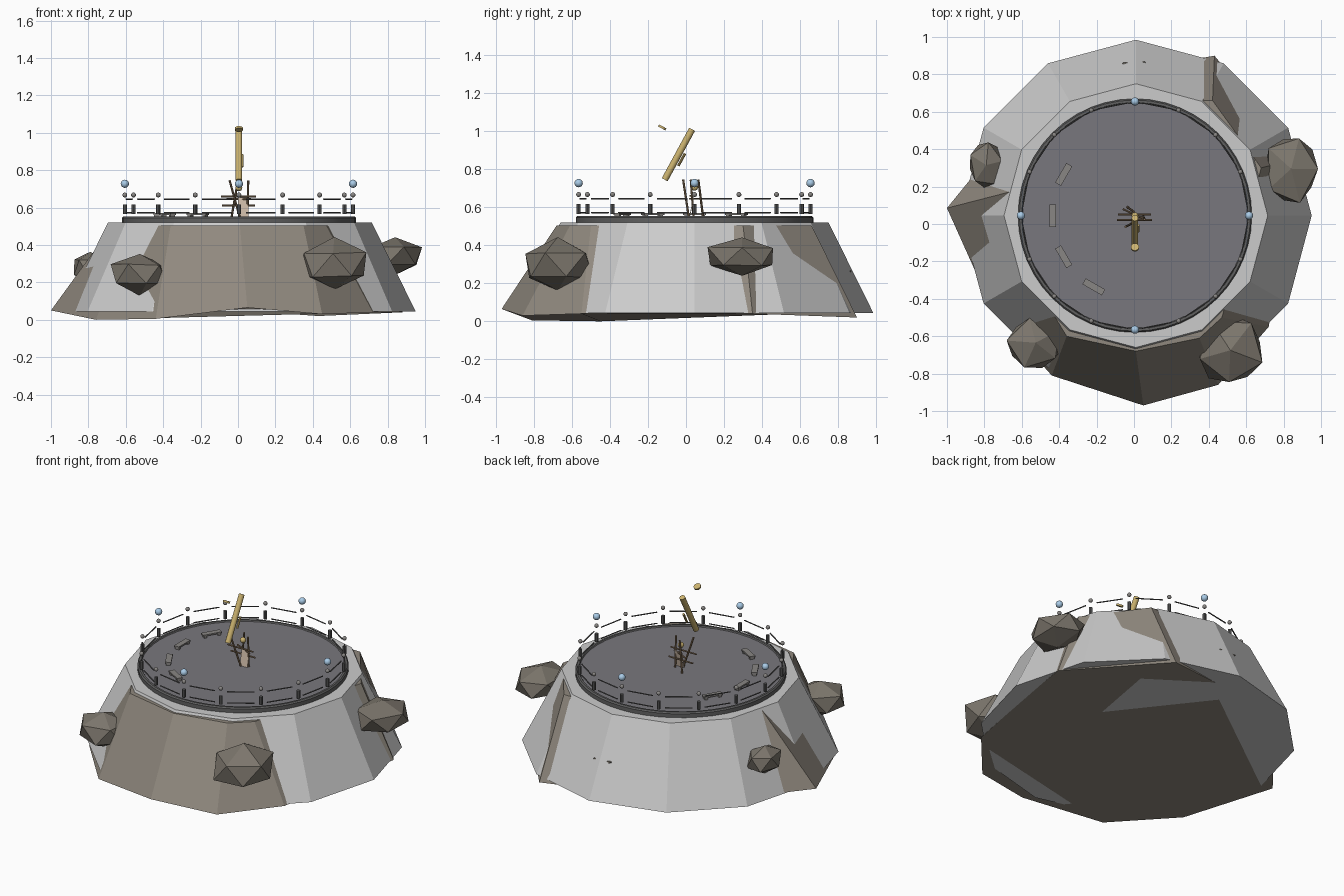
import bpy, bmesh, random
from math import cos, sin, pi, radians
from mathutils import Vector, Matrix

if "Cube" in bpy.data.objects:
    bpy.data.objects.remove(bpy.data.objects["Cube"])

random.seed(4)
CX, CY = 0.005, 0.045          # centre of the terrace


def mat(name, rgb):
    m = bpy.data.materials.new(name)
    m.diffuse_color = (*rgb, 1)
    m.use_nodes = True
    m.node_tree.nodes["Principled BSDF"].inputs["Base Color"].default_value = m.diffuse_color
    return m


ROCK = mat("brown_rock", (0.28, 0.25, 0.21))
BOULDER = mat("boulder_rock", (0.2, 0.18, 0.15))
FLOOR = mat("floor_slate", (0.19, 0.185, 0.205))
IRON = mat("dark_iron", (0.12, 0.12, 0.12))
STONE = mat("bench_stone", (0.25, 0.24, 0.23))
GLASS = mat("blue_glass", (0.4, 0.6, 0.8))
BRASS = mat("brass", (0.6, 0.45, 0.16))
WOOD = mat("wood", (0.25, 0.17, 0.1))
PAPER = mat("pale_board", (0.6, 0.48, 0.38))


def finish(name, bm, material=None, smooth=False):
    bmesh.ops.recalc_face_normals(bm, faces=bm.faces)
    me = bpy.data.meshes.new(name)
    bm.to_mesh(me)
    bm.free()
    ob = bpy.data.objects.new(name, me)
    bpy.context.collection.objects.link(ob)
    if material:
        me.materials.append(material)
    if smooth:
        bpy.context.view_layer.objects.active = ob
        ob.select_set(True)
        bpy.ops.object.shade_smooth_by_angle()
        ob.select_set(False)
    return ob


def rod(name, a, b, r, material, sides=8):
    a, b = Vector(a), Vector(b)
    d = b - a
    bm = bmesh.new()
    m = Matrix.Translation((a + b) / 2) @ d.to_track_quat('Z', 'Y').to_matrix().to_4x4()
    bmesh.ops.create_cone(bm, cap_ends=True, segments=sides, radius1=r, radius2=r,
                          depth=d.length, matrix=m)
    return finish(name, bm, material, sides > 8)


def ball(name, c, r, material):
    bm = bmesh.new()
    bmesh.ops.create_uvsphere(bm, u_segments=12, v_segments=8, radius=r,
                              matrix=Matrix.Translation(c))
    return finish(name, bm, material, True)


def box(name, size, m, material):
    bm = bmesh.new()
    bmesh.ops.create_cube(bm, size=1, matrix=m @ Matrix.Diagonal((*size, 1)))
    return finish(name, bm, material)


def loft(name, low, high, material=None):
    bm = bmesh.new()
    a = [bm.verts.new(p) for p in low]
    b = [bm.verts.new(p) for p in high]
    n = len(a)
    for i in range(n):
        j = (i + 1) % n
        bm.faces.new((a[i], a[j], b[j], b[i]))
    bm.faces.new(a[::-1])
    bm.faces.new(b)
    return finish(name, bm, material)


def lathe(name, profile, material, n=48):
    bm = bmesh.new()
    rings = [[bm.verts.new((CX + r * cos(2 * pi * i / n), CY + r * sin(2 * pi * i / n), z))
              for i in range(n)] for r, z in profile]
    for k in range(len(rings)):
        a, b = rings[k], rings[(k + 1) % len(rings)]
        for i in range(n):
            j = (i + 1) % n
            bm.faces.new((a[i], a[j], b[j], b[i]))
    return finish(name, bm, material, True)


def ring12(r, z):
    return [(0.01 + r * cos(i * pi / 6), CY + r * sin(i * pi / 6), z) for i in range(12)]


# Hill: clean twelve-sided frustum with an irregular brown one breaking through
loft("hill", ring12(0.94, 0.045), ring12(0.705, 0.52))
low = [(-1, .085, .05), (-.76, -.45, 0), (-.44, -.81, .005), (.05, -.97, .065),
       (.45, -.86, .03), (.72, -.55, .04), (.82, 0, .05), (.88, .35, .04),
       (.43, .9, .02), (0, .82, .05), (-.5, .7, .05)]
high = [(-.67, .17), (-.56, -.27), (-.36, -.60), (.01, -.68), (.35, -.61), (.47, -.5),
        (.6, 0), (.68, .30), (.42, .66), (0, .66), (-.4, .52)]
loft("hill_rock", low, [(x, y, 0.505) for x, y in high], ROCK)

# Boulders bulging from the slope
boulders = [((.84, .295, .34), (.16, .2, .105)), ((.515, -.675, .295), (.195, .2, .14)),
            ((-.525, -.635, .245), (.165, .15, .11)), ((-.79, .315, .28), (.1, .135, .09)),
            ((.015, .80, .24), (.11, .09, .06))]
for i, (c, s) in enumerate(boulders):
    bm = bmesh.new()
    bmesh.ops.create_icosphere(bm, subdivisions=1, radius=1,
                               matrix=Matrix.Rotation(i * 0.9, 4, 'Z'))
    for v in bm.verts:
        v.co *= random.uniform(0.92, 1.08)
    bmesh.ops.transform(bm, verts=bm.verts,
                        matrix=Matrix.Translation(c) @ Matrix.Diagonal((*s, 1)))
    finish(f"boulder_{i}", bm, BOULDER)

# Terrace floor and curb
rod("terrace_floor", (CX, CY, .515), (CX, CY, .546), .612, FLOOR, 48)
lathe("terrace_curb", [(.6, .52), (.625, .52), (.625, .545), (.618, .553), (.605, .553), (.6, .545)], IRON)

# Railing: posts, finials, lamps and bars
R = 0.61


def rim(a, z, r=R):
    return Vector((CX + r * cos(a), CY + r * sin(a), z))


for i in range(16):
    a = i * pi / 8
    rod(f"rail_post_{i}", rim(a, .565), rim(a, .617), .011, IRON)
    ball(f"rail_finial_{i}", rim(a, .667), .013, STONE)
    if i % 4 == 0:
        ball(f"lamp_{i}", rim(a, .727), .022, GLASS)
    p, q = rim(a, 0), rim(a + pi / 8, 0)
    for tag, z in (("top", .645), ("low", .572)):
        up = Vector((0, 0, z))
        rod(f"rail_{tag}_{i}", p.lerp(q, .16) + up, p.lerp(q, .84) + up, .004, IRON, 6)

# Curved row of benches on the left
for i, deg in enumerate((150, 180, 210, 240)):
    m = Matrix.Translation(rim(radians(deg), 0, .44)) @ Matrix.Rotation(radians(deg), 4, 'Z')
    box(f"bench_seat_{i}", (.036, .12, .009), m @ Matrix.Translation((0, 0, .565)), STONE)
    for s in (-1, 1):
        box(f"bench_leg_{i}_{s}", (.028, .018, .018),
            m @ Matrix.Translation((0, s * .045, .553)), STONE)

# Telescope tube, floating lens ring, finder
lo, hi = Vector((.005, -.112, .745)), Vector((.005, .032, 1.01))
axis = (hi - lo).normalized()
rod("telescope_tube", lo, hi, .0175, BRASS, 16)
c = Vector((.005, -.125, 1.02))
rod("lens_ring", c - axis * .006, c + axis * .006, .022, BRASS, 16)
c = Vector((.022, -.023, .85))
rod("finder_scope", c - axis * .037, c + axis * .037, .007, BRASS, 10)

# Stand: legs, cross bars, board and pivot
legs = [((-.045, -.015, .745), (.01, .015, .546)), ((.055, .025, .745), (.05, .04, .546)),
        ((0, .065, .745), (-.035, .09, .546))]
for i, (a, b) in enumerate(legs):
    rod(f"stand_leg_{i}", a, b, .006, WOOD)
rod("stand_bar_high", (-.09, .022, .66), (.095, .022, .66), .005, WOOD)
rod("stand_bar_low", (-.085, .05, .61), (.09, .05, .61), .005, WOOD)
rod("stand_bar_cross", (-.06, .08, .645), (.07, .02, .645), .005, WOOD)
box("stand_board", (.055, .004, .11), Matrix.Translation((.028, .03, .602))
    @ Matrix.Rotation(radians(-12), 4, 'X'), PAPER)
ball("stand_pivot", (.005, .045, .705), .018, BRASS)
